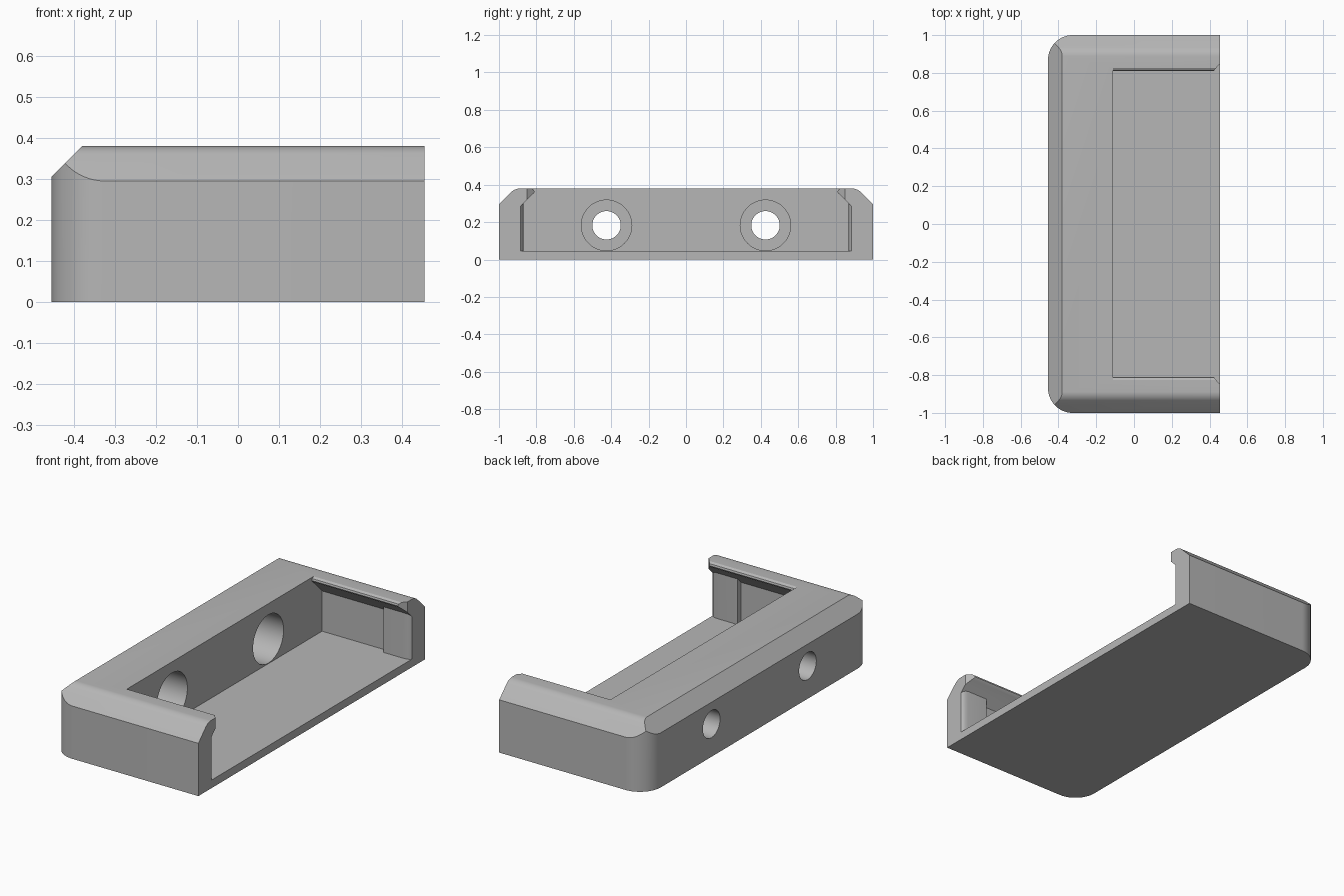
import bpy, bmesh
from math import sin, cos, pi, radians
from mathutils import Vector

cube = bpy.data.objects.get("Cube")
if cube:
    bpy.data.objects.remove(cube, do_unlink=True)

grey = bpy.data.materials.new("plain grey")
grey.use_nodes = True
grey.diffuse_color = (0.47, 0.47, 0.47, 1)
grey.node_tree.nodes["Principled BSDF"].inputs["Base Color"].default_value = (0.47, 0.47, 0.47, 1)

X, Y, TOP = 0.455, 1.0, 0.38     # half depth, half width, height
BACK, FLOOR = -0.11, 0.045       # cavity back wall and floor


def prism(name, points, offset, planes=()):
    """Extrude a flat outline by offset, then trim it with (point, normal) planes."""
    bm = bmesh.new()
    face = bm.faces.new([bm.verts.new(p) for p in points])
    res = bmesh.ops.extrude_face_region(bm, geom=[face], use_keep_orig=True)
    moved = [g for g in res["geom"] if isinstance(g, bmesh.types.BMVert)]
    bmesh.ops.translate(bm, verts=moved, vec=offset)
    for co, no in planes:
        geom = bm.verts[:] + bm.edges[:] + bm.faces[:]
        bmesh.ops.bisect_plane(bm, geom=geom, plane_co=co, plane_no=no, clear_outer=True)
        rim = [e for e in bm.edges if e.is_boundary]
        if rim:
            bmesh.ops.holes_fill(bm, edges=rim, sides=0)
    bmesh.ops.recalc_face_normals(bm, faces=bm.faces[:])
    mesh = bpy.data.meshes.new(name)
    bm.to_mesh(mesh)
    bm.free()
    mesh.materials.append(grey)
    obj = bpy.data.objects.new(name, mesh)
    bpy.context.collection.objects.link(obj)
    return obj


def combine(body, tool, operation):
    mod = body.modifiers.new(tool.name, "BOOLEAN")
    mod.operation, mod.solver, mod.object = operation, "EXACT", tool
    tool.hide_render = True
    bpy.context.view_layer.objects.active = body
    bpy.ops.object.modifier_apply(modifier=mod.name)
    bpy.data.objects.remove(tool, do_unlink=True)


def disc(x, y, z, r, n=48):
    return [(x, y + r * cos(2 * pi * i / n), z + r * sin(2 * pi * i / n)) for i in range(n)]


# Body outline: square at the open side, rounded at the closed side
R = 0.13
outline = [(X, -Y, 0), (X, Y, 0)]
for sy, start in ((1, 90), (-1, 180)):
    for i in range(17):
        a = radians(start + 90 * i / 16)
        outline.append((-X + R + R * cos(a), sy * (Y - R) + R * sin(a), 0))

# Top chamfers: plain on the closed side, softened on both ends
planes = [(Vector((-X, 0, 0.305)), Vector((-1, 0, 1)).normalized())]
soft = 0.07
for s in (1, -1):
    for deg in range(45, 0, -5):
        n = Vector((0, s * sin(radians(deg)), cos(radians(deg))))
        planes.append((Vector((0, s * 0.886, TOP - soft)) + n * soft, n))
body = prism("bracket_body", outline, (0, 0, TOP), planes)

# Cavity with overhanging lips along both ends
half = [(0.90, FLOOR), (0.90, 0.27), (0.822, 0.348), (0.814, 0.354),
        (0.81, 0.362), (0.813, 0.372), (0.825, TOP), (0.825, 0.45)]
section = [(BACK, y, z) for y, z in half] + [(BACK, -y, z) for y, z in reversed(half)]
combine(body, prism("cavity", section, (0.7, 0, 0)), "DIFFERENCE")

# Snap ribs near the open side and slanted lip ends
for s in (1, -1):
    plan = [(0.29, 0.93), (0.29, 0.87), (0.42, 0.87), (0.436, 0.873),
            (0.448, 0.878), (X, 0.886), (X, 0.93)]
    combine(body, prism("rib", [(x, s * y, 0.03) for x, y in plan], (0, 0, 0.27)), "UNION")
    notch = [(0.413, 0.80), (0.47, 0.80), (0.47, 0.867)]
    combine(body, prism("lead_in", [(x, s * y, 0.25) for x, y in notch], (0, 0, 0.2)), "DIFFERENCE")

# Counterbored screw holes through the closed side
for s in (1, -1):
    combine(body, prism("bore", disc(-0.33, s * 0.425, 0.183, 0.135), (0.25, 0, 0)), "DIFFERENCE")
    combine(body, prism("hole", disc(-0.6, s * 0.425, 0.183, 0.076), (0.4, 0, 0)), "DIFFERENCE")

bpy.ops.object.select_all(action="DESELECT")
body.select_set(True)
bpy.context.view_layer.objects.active = body
bpy.ops.object.shade_smooth_by_angle(angle=radians(30))
